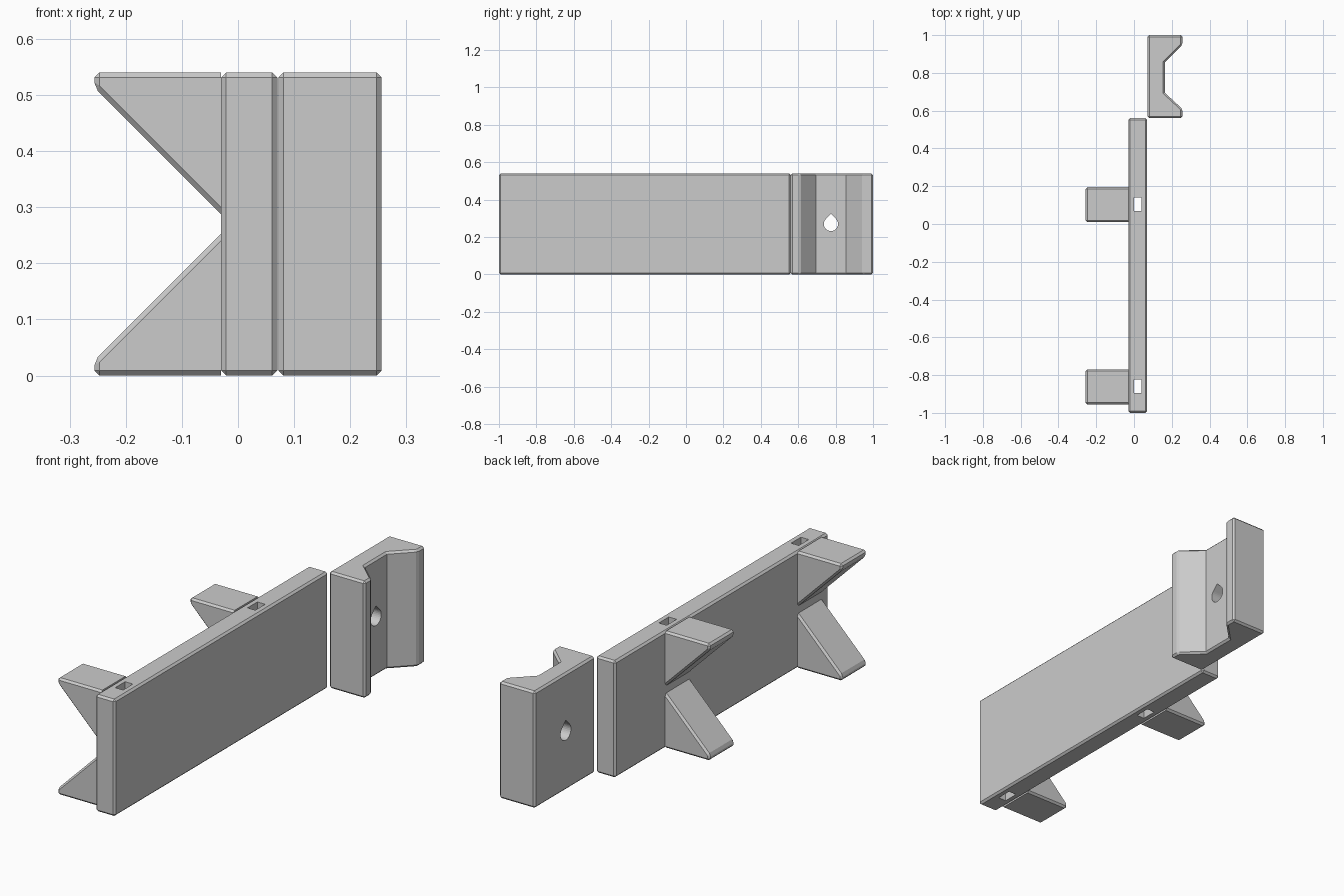
import bpy, bmesh, math
from mathutils import Vector

cube = bpy.data.objects.get("Cube")
if cube:
    bpy.data.objects.remove(cube, do_unlink=True)

HEIGHT = 0.54
CHAMFER = 0.009

grey = bpy.data.materials.new("light grey")
grey.use_nodes = True
colour = (0.6, 0.6, 0.6, 1)
grey.diffuse_color = colour
grey.node_tree.nodes["Principled BSDF"].inputs["Base Color"].default_value = colour


def prism(name, points, extrude, keep_sharp=None, chamfer=CHAMFER):
    """Extrude a flat profile and chamfer every edge not kept sharp."""
    bm = bmesh.new()
    base = bm.faces.new([bm.verts.new(p) for p in points])
    top = bmesh.ops.extrude_face_region(bm, geom=[base], use_keep_orig=True)
    moved = [v for v in top["geom"] if isinstance(v, bmesh.types.BMVert)]
    bmesh.ops.translate(bm, verts=moved, vec=Vector(extrude))
    bmesh.ops.recalc_face_normals(bm, faces=bm.faces)
    if chamfer:
        edges = [e for e in bm.edges if not (keep_sharp and keep_sharp(e))]
        bmesh.ops.bevel(bm, geom=edges, offset=chamfer, segments=1,
                        affect='EDGES', clamp_overlap=True)
        bmesh.ops.recalc_face_normals(bm, faces=bm.faces)
    mesh = bpy.data.meshes.new(name)
    bm.to_mesh(mesh)
    bm.free()
    mesh.materials.append(grey)
    obj = bpy.data.objects.new(name, mesh)
    bpy.context.collection.objects.link(obj)
    return obj


def rectangle(x0, x1, y0, y1, z=0.0):
    return [(x0, y0, z), (x1, y0, z), (x1, y1, z), (x0, y1, z)]


def cut(target, cutter):
    mod = target.modifiers.new("cut", 'BOOLEAN')
    mod.operation = 'DIFFERENCE'
    mod.solver = 'EXACT'
    mod.object = cutter
    bpy.context.view_layer.objects.active = target
    bpy.ops.object.modifier_apply(modifier=mod.name)
    bpy.data.objects.remove(cutter, do_unlink=True)


def all_at_x(edge, x):
    return all(abs(v.co.x - x) < 0.001 for v in edge.verts)


# Long upright plate with two slots running down through it
plate = prism("plate", rectangle(-0.03, 0.07, -1, 0.56), (0, 0, HEIGHT))
for y in (-0.86, 0.105):
    cut(plate, prism("slot_cutter", rectangle(0, 0.04, y - 0.036, y + 0.036, -0.1),
                     (0, 0, HEIGHT + 0.2), chamfer=0))

# Paired wedge hooks, mirrored top to bottom
wedge = [(-0.03, 0), (-0.256, 0), (-0.256, 0.027), (-0.03, 0.253)]
for place, y in (("front", -0.955), ("rear", 0.01)):
    for side in ("lower", "upper"):
        points = [(x, y, z if side == "lower" else HEIGHT - z) for x, z in wedge]
        prism(f"{place}_{side}_wedge", points, (0, 0.185, 0),
              lambda e: all_at_x(e, -0.03))

# End bracket with a flared channel
outline = [(0.072, 0.56), (0.256, 0.56), (0.256, 0.609), (0.163, 0.695),
           (0.163, 0.855), (0.256, 0.948), (0.256, 1), (0.072, 1)]
bracket = prism("bracket", [(x, y, 0) for x, y in outline], (0, 0, HEIGHT),
                lambda e: all_at_x(e, 0.163)
                and abs(e.verts[0].co.z - e.verts[1].co.z) > 0.1)

# Teardrop hole through the bracket
radius, hole_y, hole_z = 0.038, 0.775, HEIGHT / 2
teardrop = [(0, hole_y, hole_z + radius * math.sqrt(2))]
for i in range(25):
    a = math.radians(135 + 270 * i / 24)
    teardrop.append((0, hole_y + radius * math.cos(a), hole_z + radius * math.sin(a)))
cut(bracket, prism("hole_cutter", teardrop, (0.4, 0, 0), chamfer=0))
